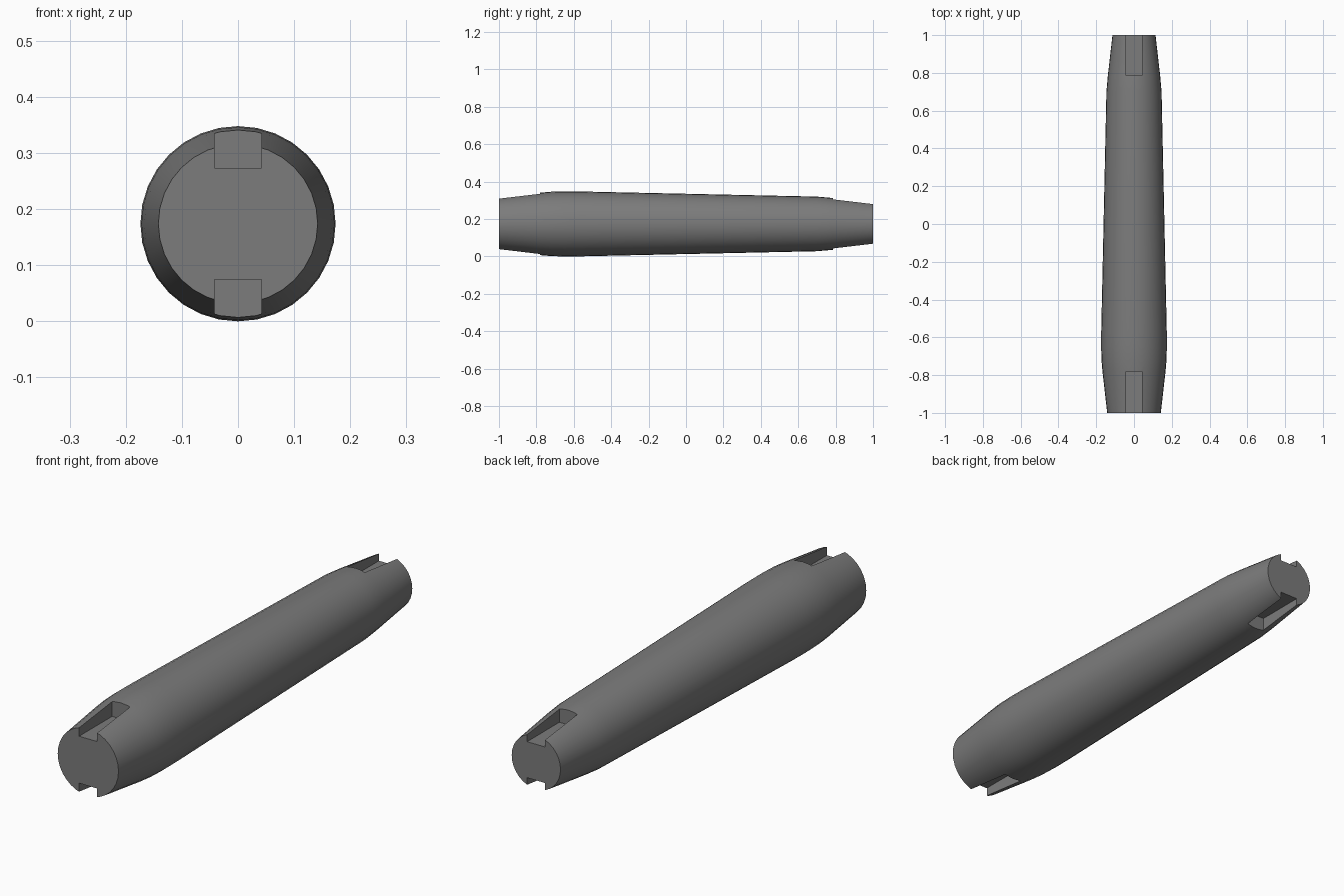
import bpy, bmesh, math

if "Cube" in bpy.data.objects:
    bpy.data.objects.remove(bpy.data.objects["Cube"])

SIDES = 32
AXIS_Z = 0.174
# (y, radius) stations along the tapered shaft
PROFILE = [(-1.0, 0.142), (-0.78, 0.167), (-0.72, 0.172), (-0.65, 0.174),
           (-0.57, 0.1735), (0.70, 0.146), (0.78, 0.139), (1.0, 0.114)]

grey = bpy.data.materials.new("dark grey")
grey.diffuse_color = (0.2, 0.2, 0.2, 1)
grey.use_nodes = True
grey.node_tree.nodes["Principled BSDF"].inputs["Base Color"].default_value = grey.diffuse_color


def mesh_object(name, bm):
    bmesh.ops.recalc_face_normals(bm, faces=bm.faces)
    mesh = bpy.data.meshes.new(name)
    bm.to_mesh(mesh)
    bm.free()
    mesh.materials.append(grey)
    obj = bpy.data.objects.new(name, mesh)
    bpy.context.collection.objects.link(obj)
    return obj


# Turned shaft
bm = bmesh.new()
rings = []
for y, r in PROFILE:
    angles = [2 * math.pi * i / SIDES for i in range(SIDES)]
    rings.append([bm.verts.new((r * math.cos(a), y, AXIS_Z + r * math.sin(a))) for a in angles])
for a, b in zip(rings, rings[1:]):
    for i in range(SIDES):
        j = (i + 1) % SIDES
        bm.faces.new((a[i], a[j], b[j], b[i]))
bm.faces.new(rings[0])
bm.faces.new(rings[-1])
shaft = mesh_object("shaft", bm)

# Slots above and below at both ends: (inner y, outer y, floor distance from axis)
bm = bmesh.new()
for y0, y1, floor in ((-0.78, -1.1, 0.099), (0.785, 1.1, 0.076)):
    for side in (-1, 1):
        cube = bmesh.ops.create_cube(bm, size=1)["verts"]
        height = 0.25 - floor
        bmesh.ops.scale(bm, verts=cube, vec=(0.084, abs(y1 - y0), height))
        bmesh.ops.translate(bm, verts=cube,
                            vec=(0, (y0 + y1) / 2, AXIS_Z + side * (floor + height / 2)))
cutter = mesh_object("slot_cutter", bm)
cutter.hide_render = True

cut = shaft.modifiers.new("slots", "BOOLEAN")
cut.operation = "DIFFERENCE"
cut.solver = "EXACT"
cut.object = cutter

# Apply the cut, then smooth the round surface and keep the slot edges sharp
bpy.context.view_layer.objects.active = shaft
shaft.select_set(True)
bpy.ops.object.modifier_apply(modifier=cut.name)
bpy.data.objects.remove(cutter)
bpy.ops.object.shade_smooth_by_angle(angle=math.radians(30))
